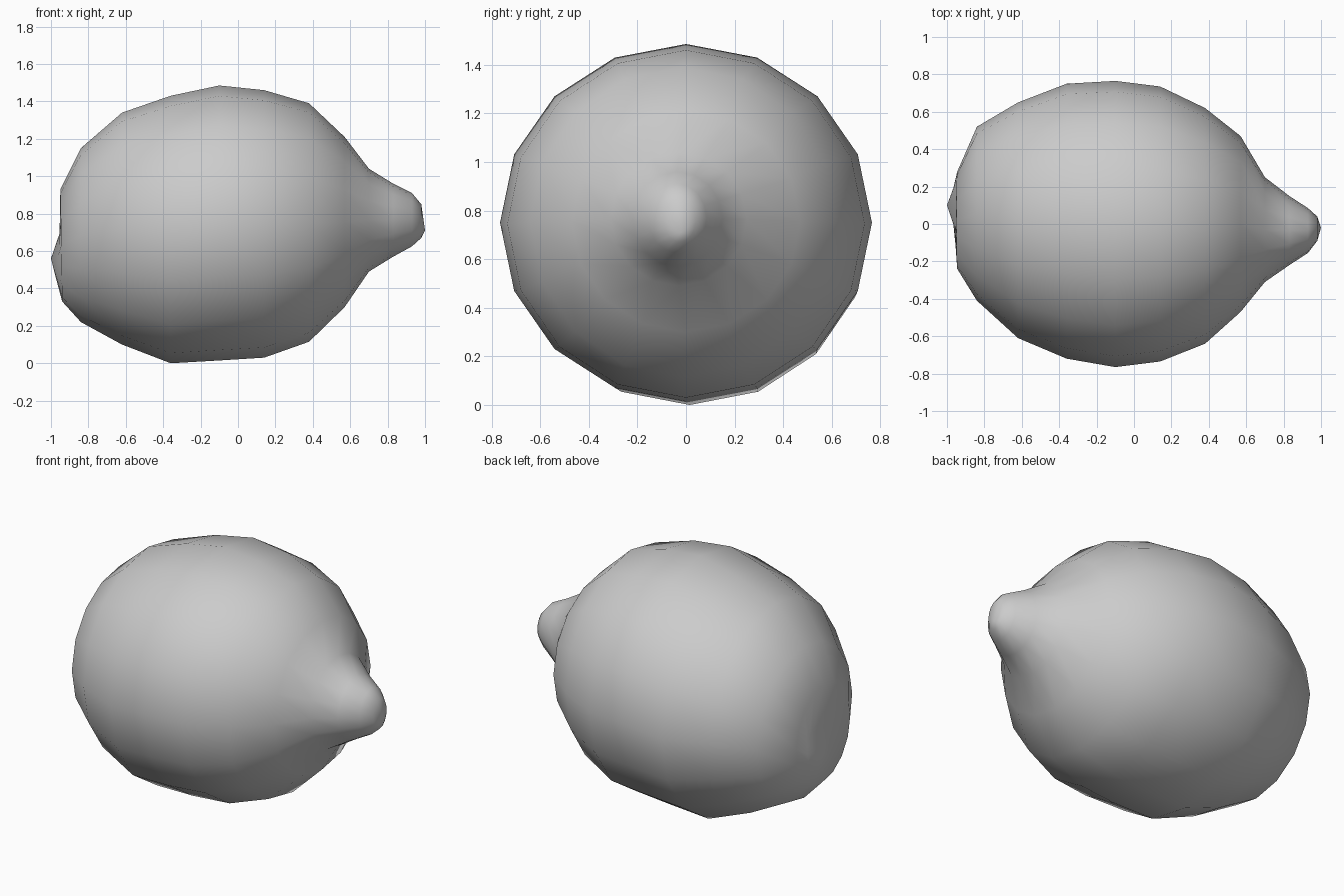
import bpy, bmesh
from math import sin, cos, tau

if "Cube" in bpy.data.objects:
    bpy.data.objects.remove(bpy.data.objects["Cube"])

SIDES = 16
# cross-sections along x: x, tilt in x (top vs middle), z low, z high, y low, y high
RINGS = [
    (-0.962, 0.010, 0.45, 0.70, -0.01, 0.20),   # blossom-end dent
    (-0.945, -0.005, 0.33, 0.93, -0.24, 0.28),
    (-0.84, 0, 0.22, 1.15, -0.41, 0.52),
    (-0.62, 0, 0.10, 1.34, -0.61, 0.65),
    (-0.36, 0, 0.00, 1.43, -0.72, 0.75),
    (-0.10, 0, 0.015, 1.485, -0.765, 0.765),
    (0.14, 0, 0.03, 1.46, -0.735, 0.735),
    (0.38, 0, 0.115, 1.39, -0.64, 0.62),
    (0.57, 0, 0.30, 1.21, -0.47, 0.47),
    (0.70, 0, 0.49, 1.04, -0.31, 0.25),         # neck of the nub
    (0.83, 0, 0.57, 0.96, -0.22, 0.15),
    (0.93, 0, 0.625, 0.91, -0.155, 0.085),
    (0.98, 0, 0.67, 0.85, -0.09, 0.04),
]

bm = bmesh.new()
loops = []
for x, tilt, z0, z1, y0, y1 in RINGS:
    loop = []
    for i in range(SIDES):
        a = tau * i / SIDES
        loop.append(bm.verts.new((x + tilt * sin(a),
                                  (y0 + y1) / 2 + (y1 - y0) / 2 * cos(a),
                                  (z0 + z1) / 2 + (z1 - z0) / 2 * sin(a))))
    loops.append(loop)

# skin between cross-sections
for a, b in zip(loops, loops[1:]):
    for i in range(SIDES):
        j = (i + 1) % SIDES
        bm.faces.new((a[i], a[j], b[j], b[i]))

# closed ends
for loop, tip in ((loops[0], (-1.0, 0.1, 0.56)), (loops[-1], (1.0, -0.02, 0.71))):
    v = bm.verts.new(tip)
    for i in range(SIDES):
        bm.faces.new((loop[i], loop[(i + 1) % SIDES], v))

bmesh.ops.recalc_face_normals(bm, faces=bm.faces)
for f in bm.faces:
    f.smooth = True
mesh = bpy.data.meshes.new("lemon")
bm.to_mesh(mesh)
bm.free()
lemon = bpy.data.objects.new("lemon", mesh)
bpy.context.collection.objects.link(lemon)
